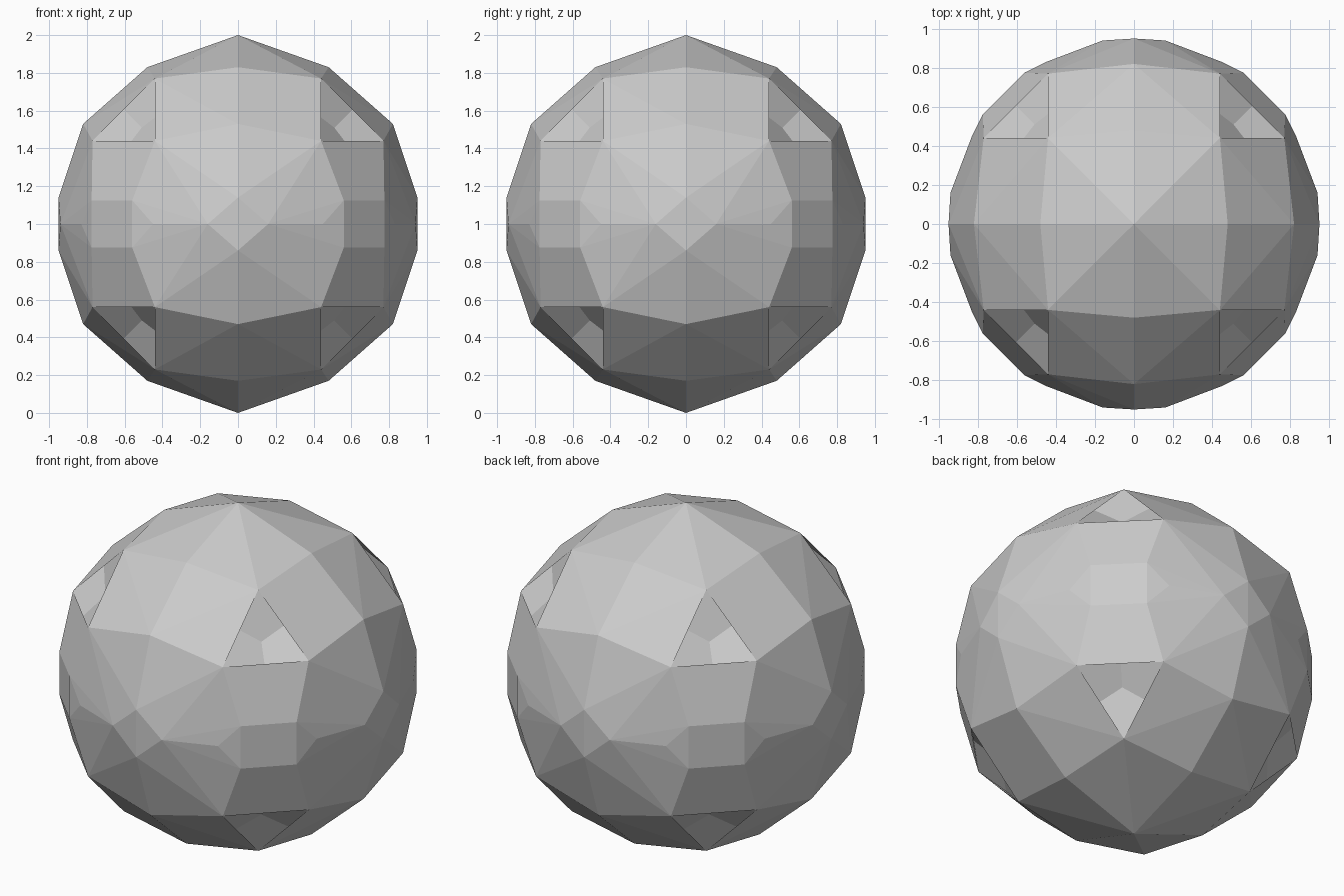
import bpy, bmesh, math
from itertools import product, permutations
from mathutils import Vector

cube = bpy.data.objects.get("Cube")
if cube:
    bpy.data.objects.remove(cube, do_unlink=True)


def mirrored(points):
    """All sign flips of the given points, without repeats."""
    return {tuple(c * s + 0.0 for c, s in zip(p, signs))
            for p in points for signs in product((1, -1), repeat=3)}


def swap_xy(*points):
    return [q for x, y, z in points for q in ((x, y, z), (y, x, z))]


# Rim of each three-sided corner dent: outer tips and inner shoulders
tips = set(permutations((0.44, 0.44, 0.77)))
shoulders = set(permutations((0.61, 0.61, 0.38)))

# Poles, upright ridges and the flat facets around the waist
ridges = swap_xy((0.48, 0, 0.83), (0.82, 0, 0.53), (0.95, 0, 0.14),
                 (0.56, 0.775, 0.125), (0.45, 0.83, 0), (0.16, 0.94, 0))
corners = mirrored([(0, 0, 1)] + ridges + list(tips) + list(shoulders))

bm = bmesh.new()
verts = {p: bm.verts.new(p) for p in sorted(corners)}
bmesh.ops.convex_hull(bm, input=list(bm.verts))

# Sink the eight corner dents: remove the cap, then add three kites
for signs in product((1, -1), repeat=3):
    def place(p):
        return verts[tuple(c * s + 0.0 for c, s in zip(p, signs))]
    rim = {place(p) for p in tips | shoulders}
    cap = [f for f in bm.faces if all(v in rim for v in f.verts)]
    bmesh.ops.delete(bm, geom=cap, context='FACES')
    centre = bm.verts.new(Vector(signs) * 0.51)
    for tip in tips:
        a, b = sorted(shoulders,
                      key=lambda s: (Vector(s) - Vector(tip)).length)[:2]
        bm.faces.new((centre, place(a), place(tip), place(b)))

# Clean up flat facets and stand the ball on the ground
loose = [e for e in bm.edges if not e.link_faces]
bmesh.ops.delete(bm, geom=loose, context='EDGES')
bmesh.ops.dissolve_limit(bm, angle_limit=math.radians(1),
                         verts=list(bm.verts), edges=list(bm.edges))
bmesh.ops.recalc_face_normals(bm, faces=list(bm.faces))
bmesh.ops.translate(bm, verts=list(bm.verts), vec=(0, 0, 1))

mesh = bpy.data.meshes.new("faceted_ball")
bm.to_mesh(mesh)
bm.free()
ball = bpy.data.objects.new("faceted_ball", mesh)
bpy.context.collection.objects.link(ball)

# Plain grey stone
grey = bpy.data.materials.new("light_grey")
grey.use_nodes = True
colour = (0.6, 0.6, 0.6, 1)
grey.diffuse_color = colour
grey.node_tree.nodes["Principled BSDF"].inputs["Base Color"].default_value = colour
mesh.materials.append(grey)
